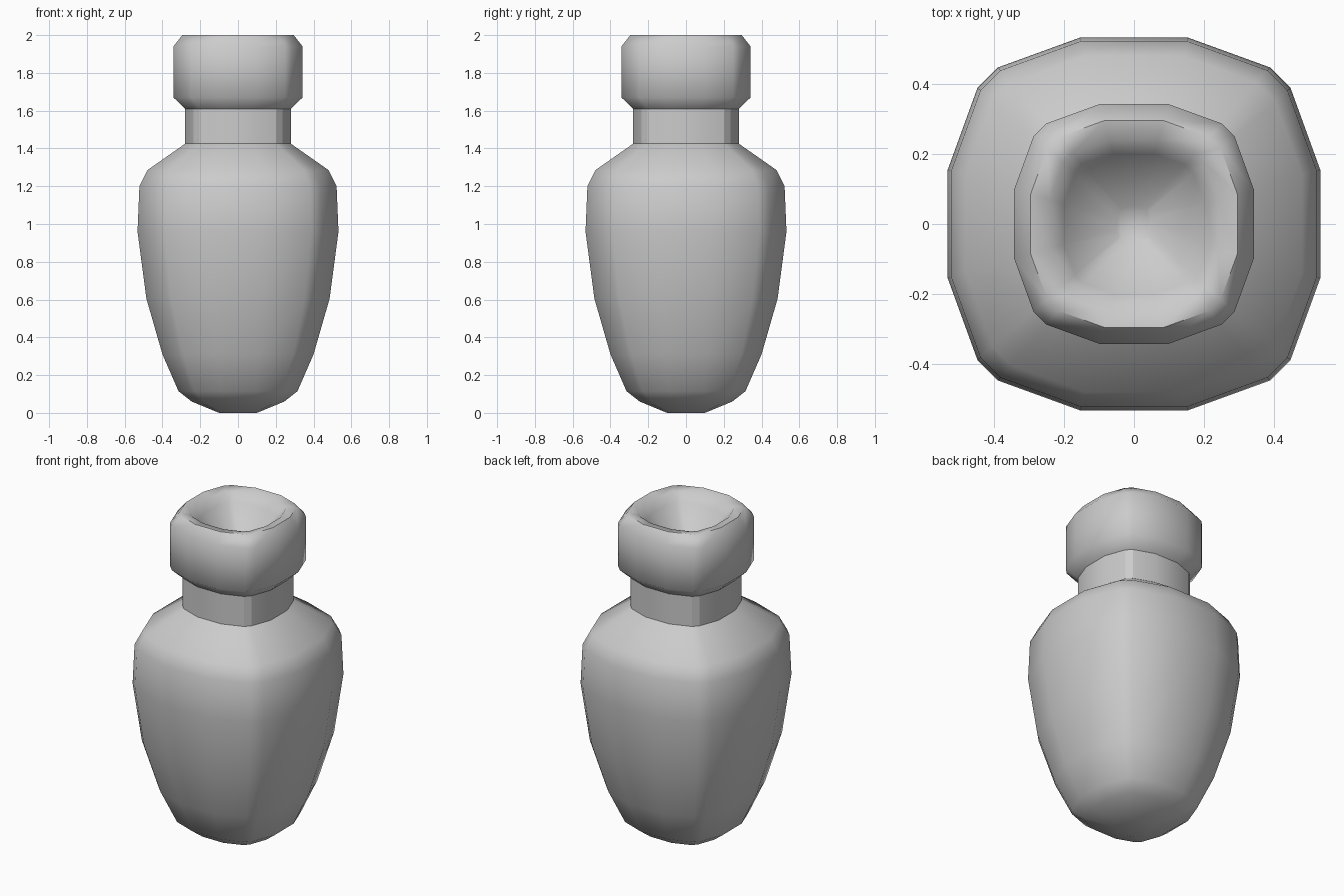
import bpy, bmesh, math

cube = bpy.data.objects.get("Cube")
if cube:
    bpy.data.objects.remove(cube, do_unlink=True)

clay = bpy.data.materials.new("grey_clay")
clay.use_nodes = True
colour = (0.6, 0.6, 0.6, 1)
clay.diffuse_color = colour
clay.node_tree.nodes["Principled BSDF"].inputs["Base Color"].default_value = colour

# Rounded-square cross-section: one quadrant turned four times
QUADRANT = [(1, -0.29), (1, 0.29), (0.84, 0.73), (0.73, 0.84)]
SECTION = []
for turn in range(4):
    for x, y in QUADRANT:
        for _ in range(turn):
            x, y = -y, x
        SECTION.append((x, y))


def ringed_part(name, profile, smooth=60, cap_start=False, cap_end=False):
    """Sweep the section through (radius, height) pairs."""
    bm = bmesh.new()
    rings = [[bm.verts.new((r * x, r * y, z)) for x, y in SECTION] for r, z in profile]
    n = len(SECTION)
    for low, high in zip(rings, rings[1:]):
        for i in range(n):
            j = (i + 1) % n
            bm.faces.new((low[i], low[j], high[j], high[i]))
    if cap_start:
        bm.faces.new(list(reversed(rings[0])))
    if cap_end:
        bm.faces.new(rings[-1])
    mesh = bpy.data.meshes.new(name)
    bm.to_mesh(mesh)
    bm.free()
    mesh.materials.append(clay)
    obj = bpy.data.objects.new(name, mesh)
    bpy.context.scene.collection.objects.link(obj)
    bpy.ops.object.select_all(action="DESELECT")
    obj.select_set(True)
    bpy.context.view_layer.objects.active = obj
    bpy.ops.object.shade_smooth_by_angle(angle=math.radians(smooth))
    return obj


# Belly from the small foot up to the shoulder
ringed_part("vase_body", [
    (0.10, 0), (0.245, 0.06), (0.315, 0.115), (0.40, 0.31), (0.485, 0.605),
    (0.532, 0.96), (0.522, 1.2), (0.48, 1.285), (0.28, 1.425)], cap_start=True)

# Straight collar
ringed_part("vase_neck", [(0.28, 1.425), (0.28, 1.61)], smooth=22)

# Thick lip with a funnel-shaped mouth
ringed_part("vase_lip", [
    (0.28, 1.61), (0.342, 1.67), (0.342, 1.94), (0.295, 2.0),
    (0.24, 1.99), (0.20, 1.94), (0.05, 1.77)], cap_end=True)
